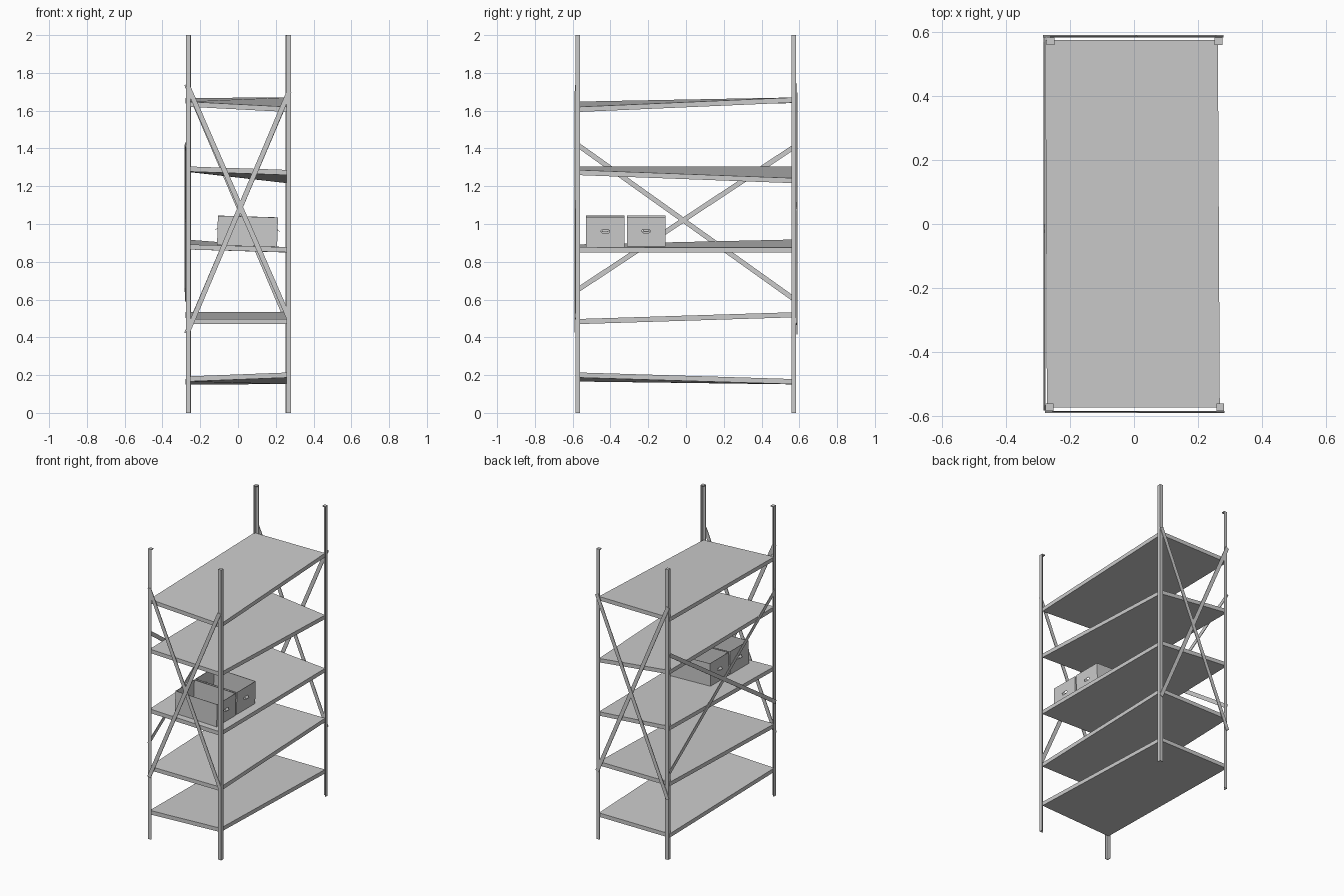
import bpy, bmesh, math
from mathutils import Vector, Matrix

if "Cube" in bpy.data.objects:
    bpy.data.objects.remove(bpy.data.objects["Cube"])


def make_object(name, bm):
    bmesh.ops.recalc_face_normals(bm, faces=bm.faces)
    me = bpy.data.meshes.new(name)
    bm.to_mesh(me)
    bm.free()
    ob = bpy.data.objects.new(name, me)
    bpy.context.collection.objects.link(ob)
    return ob


def prism(bm, base, offset):
    """Extrude a polygon given as 3D points along a vector."""
    face = bm.faces.new([bm.verts.new(p) for p in base])
    ext = bmesh.ops.extrude_face_region(bm, geom=[face], use_keep_orig=True)
    verts = [v for v in ext["geom"] if isinstance(v, bmesh.types.BMVert)]
    bmesh.ops.translate(bm, verts=verts, vec=offset)


# Corner posts: angle-section uprights with small square top caps
ARM, T = 0.024, 0.004
posts = {"front_left": (-0.276, -0.584), "front_right": (0.281, -0.584),
         "back_left": (-0.273, 0.583), "back_right": (0.276, 0.583)}
for label, (x, y) in posts.items():
    sx, sy = (-1 if x > 0 else 1), (-1 if y > 0 else 1)
    outline = [(0, 0), (ARM, 0), (ARM, T), (T, T), (T, ARM), (0, ARM)]
    bm = bmesh.new()
    prism(bm, [(x + sx * a, y + sy * b, 0) for a, b in outline], (0, 0, 1.994))
    cap = [(0, 0), (ARM, 0), (ARM, ARM), (0, ARM)]
    prism(bm, [(x + sx * a, y + sy * b, 1.994) for a, b in cap], (0, 0, 0.006))
    make_object("post_" + label, bm)

# Shelves: crooked slabs given by top heights at front left, front right, back right, back left
shelf_tops = [(0.193, 0.214, 0.179, 0.178),
              (0.497, 0.497, 0.533, 0.533),
              (0.892, 0.877, 0.876, 0.918),
              (1.305, 1.286, 1.243, 1.304),
              (1.648, 1.620, 1.670, 1.667)]
corners = [(-0.272, -0.573), (0.268, -0.573), (0.262, 0.574), (-0.277, 0.574)]
for i, tops in enumerate(shelf_tops):
    bm = bmesh.new()
    prism(bm, [(x, y, z) for (x, y), z in zip(corners, tops)], (0, 0, -0.027))
    make_object(f"shelf_{i + 1}", bm)


# Cross braces: flat bars on the front, back and left side
def brace(name, a, b, normal, width=0.026, thick=0.004):
    a, b, n = Vector(a), Vector(b), Vector(normal)
    side = (b - a).normalized().cross(n) * width / 2
    bm = bmesh.new()
    prism(bm, [a - side, a + side, b + side, b - side], n * thick)
    make_object(name, bm)


brace("front_brace_a", (-0.266, -0.584, 1.73), (0.27, -0.584, 0.50), (0, -1, 0))
brace("front_brace_b", (0.27, -0.587, 1.70), (-0.266, -0.587, 0.43), (0, -1, 0))
brace("back_brace_a", (-0.272, 0.583, 1.74), (0.268, 0.583, 0.47), (0, 1, 0))
brace("back_brace_b", (0.268, 0.586, 1.69), (-0.272, 0.586, 0.42), (0, 1, 0))
brace("side_brace_a", (-0.276, -0.575, 1.42), (-0.276, 0.575, 0.60), (-1, 0, 0))
brace("side_brace_b", (-0.279, -0.575, 0.65), (-0.279, 0.575, 1.41), (-1, 0, 0))

# Open storage boxes with punched hand holes and folded-out flaps
L, W, H, WALL = 0.318, 0.204, 0.155, 0.004


def storage_box(name, loc):
    bm = bmesh.new()
    bmesh.ops.create_cube(bm, size=1, matrix=Matrix.Translation((0, 0, H / 2)) @ Matrix.Diagonal((L, W, H, 1)))
    top = max(bm.faces, key=lambda f: f.calc_center_median().z)
    inset = bmesh.ops.inset_region(bm, faces=[top], thickness=WALL)
    ext = bmesh.ops.extrude_face_region(bm, geom=[top])
    verts = [v for v in ext["geom"] if isinstance(v, bmesh.types.BMVert)]
    bmesh.ops.translate(bm, verts=verts, vec=(0, 0, WALL - H))
    if top.is_valid:
        bmesh.ops.delete(bm, geom=[top], context="FACES_ONLY")
    box = make_object(name, bm)

    # Stadium-shaped cutter through both ends
    r, half, hz = 0.009, 0.014, 0.082
    ring = []
    for k in range(12):
        a = math.pi * (k if k < 6 else k - 1) / 5 - math.pi / 2
        if k >= 6:
            a = math.pi / 2 + math.pi * (k - 6) / 5
        ring.append((-0.3, (half if k < 6 else -half) + r * math.cos(a), hz + r * math.sin(a)))
    bm = bmesh.new()
    prism(bm, ring, (0.6, 0, 0))
    cutter = make_object("hand_hole_cutter", bm)
    mod = box.modifiers.new("hand_holes", "BOOLEAN")
    mod.operation, mod.object, mod.solver = "DIFFERENCE", cutter, "EXACT"
    bpy.context.view_layer.update()
    box.data = bpy.data.meshes.new_from_object(box.evaluated_get(bpy.context.evaluated_depsgraph_get()))
    box.modifiers.clear()
    bpy.data.objects.remove(cutter)

    # Flaps hang outward from the top of each hole
    place = Matrix.Translation(loc) @ Matrix.Rotation(0.03, 4, "Y")
    bm = bmesh.new()
    for s in (-1, 1):
        x, z = s * (L / 2 - 0.001), hz + r
        prism(bm, [(x, -0.018, z), (x, 0.018, z), (x + s * 0.014, 0.013, z - 0.011),
                   (x + s * 0.014, -0.013, z - 0.011)], (0, 0, -0.002))
    flaps = make_object(name + "_flaps", bm)
    box.matrix_world = place
    flaps.matrix_world = place


storage_box("storage_box_1", (0.048, -0.427, 0.884))
storage_box("storage_box_2", (0.048, -0.211, 0.885))
